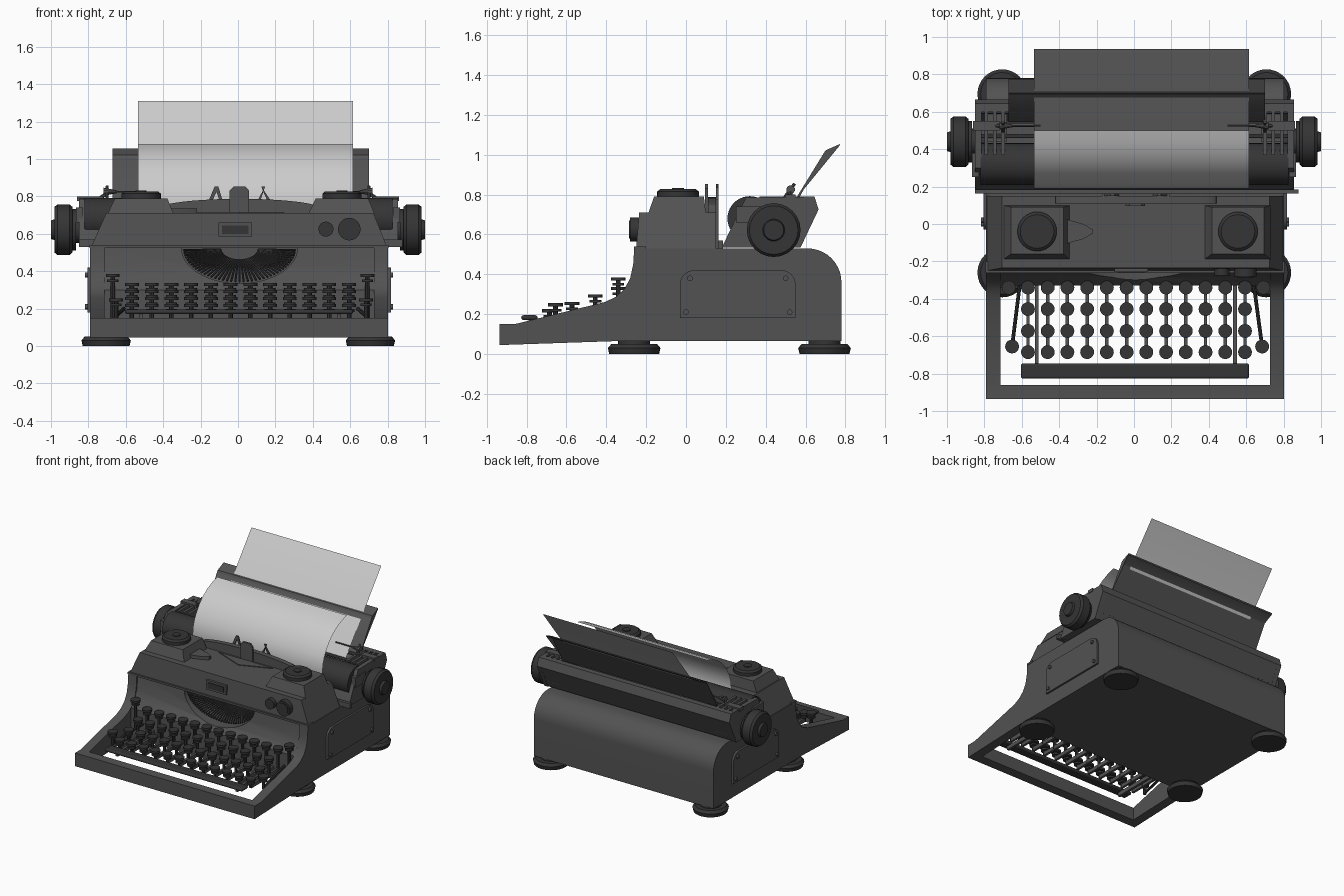
import bpy, bmesh, math
from mathutils import Vector, Matrix

if "Cube" in bpy.data.objects:
    bpy.data.objects.remove(bpy.data.objects["Cube"])


def material(name, v):
    m = bpy.data.materials.new(name)
    m.diffuse_color = (v, v, v, 1)
    m.use_nodes = True
    m.node_tree.nodes["Principled BSDF"].inputs["Base Color"].default_value = m.diffuse_color
    return m


DARK, BLACK, PAPER = material("dark_enamel", .085), material("black_rubber", .035), material("paper_grey", .6)


def finish(name, bm, mat=DARK):
    bmesh.ops.recalc_face_normals(bm, faces=bm.faces)
    me = bpy.data.meshes.new(name)
    bm.to_mesh(me)
    bm.free()
    me.materials.append(mat)
    ob = bpy.data.objects.new(name, me)
    bpy.context.collection.objects.link(ob)
    return ob


def prism(name, pts, a, b, axis='x', mat=DARK):
    """Extrude a (y,z) outline along x, an (x,z) outline along y or an (x,y) outline along z."""
    bm = bmesh.new()
    at = {'x': lambda p, t: (t, *p), 'y': lambda p, t: (p[0], t, p[1]), 'z': lambda p, t: (*p, t)}[axis]
    lo, hi = ([bm.verts.new(at(p, t)) for p in pts] for t in (a, b))
    bm.faces.new(lo)
    bm.faces.new(hi)
    for i in range(len(pts)):
        j = (i + 1) % len(pts)
        bm.faces.new((lo[i], lo[j], hi[j], hi[i]))
    return finish(name, bm, mat)


def frustum(name, r0, r1, z0, z1):
    """Box between two rectangles (x0, x1, y0, y1)."""
    bm = bmesh.new()
    for r, z in ((r0, z0), (r1, z1)):
        for x in r[:2]:
            for y in r[2:]:
                bm.verts.new((x, y, z))
    bmesh.ops.convex_hull(bm, input=bm.verts)
    bmesh.ops.dissolve_limit(bm, angle_limit=.01, verts=bm.verts, edges=bm.edges)
    return finish(name, bm)


def box(name, x0, x1, y0, y1, z0, z1, mat=DARK):
    return prism(name, [(x0, y0), (x1, y0), (x1, y1), (x0, y1)], z0, z1, 'z', mat)


def add_rod(bm, p, q, r, seg=32, r2=None):
    p, q = Vector(p), Vector(q)
    m = Matrix.Translation((p + q) / 2) @ (q - p).to_track_quat('Z', 'Y').to_matrix().to_4x4()
    bmesh.ops.create_cone(bm, cap_ends=True, segments=seg, radius1=r, radius2=r if r2 is None else r2,
                          depth=(q - p).length, matrix=m)


def rods(name, items, mat=DARK):
    bm = bmesh.new()
    for it in items:
        add_rod(bm, *it)
    return finish(name, bm, mat)


def arc(cx, cy, rx, ry, a0, a1, n):
    return [(cx + rx * math.cos(math.radians(a0 + (a1 - a0) * i / n)),
             cy + ry * math.sin(math.radians(a0 + (a1 - a0) * i / n))) for i in range(n + 1)]


def cut(ob, cutter):
    m = ob.modifiers.new("cut", 'BOOLEAN')
    m.operation, m.object, m.solver = 'DIFFERENCE', cutter, 'EXACT'
    bpy.context.view_layer.objects.active = ob
    bpy.ops.object.modifier_apply(modifier="cut")
    bpy.data.objects.remove(cutter)


# Body: side profile, then keyboard well and type basket cut out
curve = [(-.41, .26), (-.355, .285), (-.31, .325), (-.28, .38), (-.265, .45), (-.26, .53)]
body = prism("body", [(-.935, .045), (-.935, .15), (-.86, .15)] + curve + arc(.61, .36, .17, .17, 90, 0, 10)
             + [(.78, .065), (-.35, .065)], -.79, .802)
cut(body, prism("well_cutter", [(-.86, -.1), (-.33, -.1), (-.33, .3), (-.285, .35), (-.26, .42), (-.245, .528),
                                (-.3, .528), (-.86, .528)], -.715, .728))
cut(body, prism("basket_cutter", arc(.008, .525, .31, .19, 180, 360, 32), -.4, -.02, 'y'))

# Type bars fanned in the basket
fan = []
for i in range(41):
    a = math.radians(184 + 172 * i / 40)
    c, s = math.cos(a), math.sin(a)
    fan.append(((.008 + .3 * c, -.225, .525 + .18 * s), (.008 + .1 * c, -.06, .52 + .06 * s), .006, 6))
rods("type_bars", fan, BLACK)

# Feet
rods("feet", [it for x in (-.705, .708) for y in (-.26, .695) for it in (
    ((x, y, 0), (x, y, .03), .125, 32, .132), ((x, y, .03), (x, y, .05), .132, 32, .115),
    ((x, y, .05), (x, y, .07), .08))], BLACK)

# Raised side panels with screws
panel = [(-.03, .18), (.55, .18), (.55, .35)] + arc(.48, .35, .07, .07, 0, 90, 6) + arc(.04, .35, .07, .07, 90, 180, 6)
for side, x0, x1 in (("left", -.805, -.78), ("right", .79, .817)):
    prism(side + "_side_panel", panel, x0, x1)
    xo = x0 if side == "left" else x1
    s = -1 if side == "left" else 1
    rods(side + "_panel_screws", [((xo, y, z), (xo + .012 * s, y, z), .014, 12)
                                  for y, z in ((0, .21), (.52, .21), (.02, .38), (.5, .38))])

# Head cover with ledge, spool housings and caps
frustum("head_cover", (-.785, .797, -.25, .15), (-.705, .725, -.235, .15), .53, .71)
box("head_ledge", -.795, .805, -.262, -.2, .525, .54)
for side, x in (("left", -.518), ("right", .556)):
    frustum(side + "_spool_housing", (x - .18, x + .175, -.19, .1), (x - .14, x + .14, -.16, .09), .705, .79)
    rods(side + "_spool_cap", [((x, -.04, .785), (x, -.04, .815), .105),
                               ((x, -.04, .815), (x, -.04, .827), .105, 32, .09),
                               ((x, -.04, .82), (x, -.04, .832), .03, 16)], BLACK)
prism("ribbon_chute", [(-.38, -.11), (-.27, -.08), (-.22, -.05), (-.22, -.03), (-.27, 0), (-.38, .03)], .7, .735, 'z')
prism("top_ornament", [(-.23, .09), (.245, .09), (.008, -.005)], .7, .716, 'z')
prism("type_guard", [(-.42, .7), (.44, .7)] + arc(.01, .735, .43, .052, 0, 180, 24), .11, .15, 'y')
box("front_badge", -.105, .075, -.257, -.23, .585, .66)
box("front_badge_plate", -.085, .055, -.262, -.25, .6, .645, BLACK)
rods("front_buttons", [((.47, -.23, .625), (.47, -.275, .625), .04), ((.595, -.23, .625), (.595, -.28, .625), .06),
                       ((.595, -.28, .625), (.595, -.287, .625), .045)], BLACK)

# Ribbon shield and card prongs at the printing point
prism("ribbon_shield", [(-.045, .71), (.06, .71), (.06, .83), (.04, .852), (-.025, .852), (-.045, .83)], .095, .11, 'y')
for i, x in enumerate((-.115, .135)):
    s = 1 if i == 0 else -1
    prism(f"card_prong_{i + 1}", [(x - .045 * s, .77), (x - .01, .852), (x + .01, .852), (x + .035 * s, .77),
                                  (x + .018 * s, .77), (x, .825), (x - .025 * s, .77)], .15, .162, 'y')
box("card_holder_bar", -.17, .19, .15, .162, .53, .775)

# Carriage: trough, end plates, rails, platen
prism("carriage_trough", [(.185, .54), (.575, .54), (.665, .725), (.645, .79), (.6, .79), (.615, .725), (.55, .6),
                          (.26, .6), (.25, .65), (.235, .65)], -.83, .84)
plate = [(.18, .535), (.3, .785), (.645, .79), (.665, .725), (.575, .535)]
prism("left_carriage_end", plate, -.85, -.815)
prism("right_carriage_end", plate, .82, .855)
box("carriage_rail", -.85, .88, .162, .185, .53, .57)
rods("platen", [((-.82, .32, .68), (.825, .32, .68), .112, 40)], BLACK)
rods("carriage_rods", [((-.82, y, z), (.825, y, z), .012, 10) for y, z in ((.47, .74), (.53, .77), (.6, .76))])
for side, s in (("left", -1), ("right", 1)):
    def bx(name, a, b, *rest):
        box(side + name, min(a * s, b * s), max(a * s, b * s), *rest)
    bx("_carriage_block", .68, .8, .44, .6, .59, .74)
    for i, x in enumerate((.69, .735, .78)):
        bx(f"_carriage_bar_{i + 1}", x, x + .02, .37, .64, .74, .79)
    bx("_margin_lever", .72, .86, .5, .55, .775, .8)
    bx("_carriage_lug", .83, .865, .25, .38, .66, .74)
    # Knob with stepped hub on its axle
    knob = [(.8, .9, .04, .04), (.84, .87, .07, .07), (.865, .89, .11, .11), (.885, .9, .122, .135),
            (.9, .965, .135, .135), (.965, .982, .135, .122), (.98, 1, .056, .05)]
    rods(side + "_platen_knob", [((a * s, .44, .622), (b * s, .44, .622), r, 24, r2) for a, b, r, r2 in knob], BLACK)
    # Paper bail finger
    rods(side + "_paper_finger", [((.74 * s, .525, .79), (.68 * s, .525, .83), .01, 8),
                                  ((.72 * s, .525, .825), (.65 * s, .525, .825), .022, 10, .008),
                                  ((.66 * s, .525, .825), (.5 * s, .525, .825), .005, 8),
                                  ((.7 * s, .49, .78), (.7 * s, .545, .855), .008, 8)])

# Paper support and curled sheet
prism("paper_support", [(.545, .77), (.69, 1.005), (.77, 1.045), (.775, 1.055), (.7, 1.022), (.56, .77)][::-1],
      -.67, .7)
sheet = [(.935, 1.31), (.5, .76), (.46, .66), (.4, .585), (.32, .563), (.24, .59), (.2, .66), (.19, .74), (.197, .8),
         (.213, .85), (.24, .9), (.275, .95), (.32, .995), (.375, 1.033), (.435, 1.06), (.5, 1.08)]
bm = bmesh.new()
strip = [[bm.verts.new((x, y, z)) for x in (-.535, .615)] for y, z in sheet]
for p, q in zip(strip, strip[1:]):
    bm.faces.new((p[0], p[1], q[1], q[0]))
finish("paper_sheet", bm, PAPER)


# Keys: cap, ring and stem on long levers
def key(x, y, z, base=.15):
    return [((x, y, z - .016), (x, y, z), .037, 20), ((x, y, z - .042), (x, y, z - .028), .03, 20),
            ((x, y, base), (x, y, z - .01), .012, 8)]


columns = [-.567 + .1055 * i for i in range(12)]
rows = [(-.34, .337), (-.455, .3), (-.572, .262), (-.685, .225)]
rods("keys", [k for x in columns for y, z in rows for k in key(x, y, z)], BLACK)
for i, x in enumerate(columns):
    box(f"key_lever_{i + 1}", x - .009, x + .009, -.69, -.32, .145, .175)
rods("shift_keys", key(-.652, -.655, .255) + key(.685, -.655, .255) + key(-.67, -.34, .385) + key(.692, -.34, .385)
     + [((-.652, -.655, .16), (-.61, -.32, .2), .01, 8), ((.685, -.655, .16), (.64, -.32, .2), .01, 8)], BLACK)
space_bar = box("space_bar", -.605, .615, -.827, -.745, .17, .195, BLACK)
bev = space_bar.modifiers.new("round", 'BEVEL')
bev.width, bev.segments = .012, 3
for i, x in enumerate((-.52, .54)):
    box(f"space_bar_arm_{i + 1}", x - .01, x + .01, -.79, -.32, .14, .172)

bpy.ops.object.select_all(action='SELECT')
bpy.ops.object.shade_smooth_by_angle(angle=math.radians(35))
